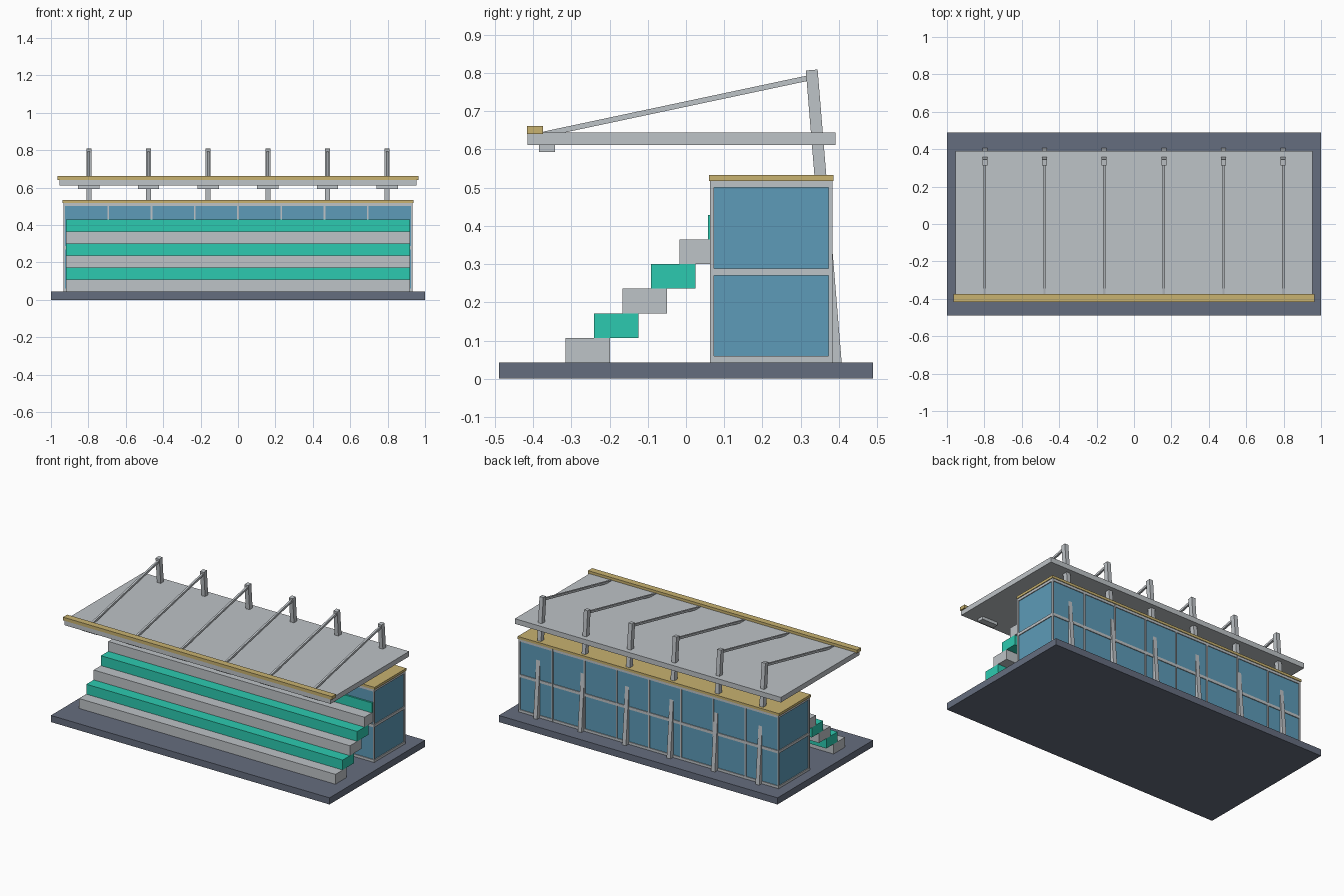
import bpy
from mathutils import Vector

if "Cube" in bpy.data.objects:
    bpy.data.objects.remove(bpy.data.objects["Cube"], do_unlink=True)


def material(name, srgb):
    lin = [((c / 255 + 0.055) / 1.055) ** 2.4 for c in srgb] + [1]
    m = bpy.data.materials.new(name)
    m.use_nodes = True
    m.diffuse_color = lin
    m.node_tree.nodes["Principled BSDF"].inputs["Base Color"].default_value = lin
    return m


GREY = material("concrete grey", (190, 195, 199))
SLATE = material("slate", (101, 109, 126))
TEAL = material("teal", (44, 202, 176))
TAN = material("tan trim", (200, 178, 112))
GLASS = material("blue glass", (93, 155, 184))


def box(name, x, y, z, mat):
    """Box spanning the given (low, high) ranges."""
    bpy.ops.mesh.primitive_cube_add(size=1, location=[sum(r) / 2 for r in (x, y, z)])
    ob = bpy.context.object
    ob.name = name
    ob.scale = [r[1] - r[0] for r in (x, y, z)]
    ob.data.materials.append(mat)
    return ob


def beam(name, x, start, end, width, depth):
    """Square-cut beam between two (y, z) points."""
    a, b = Vector((x, *start)), Vector((x, *end))
    bpy.ops.mesh.primitive_cube_add(size=1, location=(a + b) / 2)
    ob = bpy.context.object
    ob.name = name
    ob.scale = (width, depth, (b - a).length)
    d = b - a
    ob.rotation_euler = d.to_track_quat('Z', 'Y').to_euler()
    ob.data.materials.append(GREY)


def span(centre, half):
    return (centre - half, centre + half)


# Ground slab
FLOOR, EAVES = 0.043, 0.517
box("base_slab", (-1, 1), (-0.49, 0.49), (0, FLOOR), SLATE)

# Stepped seating in alternating colours
RISE = 0.0642
for i in range(6):
    y, z = -0.315 + i * 0.0745, FLOOR + i * RISE
    box(f"seating_step_{i + 1}", (-0.92, 0.92), (y, y + 0.116), (z, z + RISE),
        TEAL if i % 2 else GREY)

# Glazed hall with a projecting frame
X, Y0, Y1 = 0.934, 0.063, 0.383
box("hall_glass", span(0, X - 0.006), (Y0 + 0.006, Y1 - 0.006), (FLOOR, EAVES), GLASS)
rails = {"bottom": (FLOOR, 0.059), "middle": (0.27, 0.288), "top": (0.501, EAVES)}
for name, z in rails.items():
    box(f"{name}_rail", span(0, X - 0.001), (Y0 + 0.001, Y1 - 0.001), z, GREY)
for side, sx in (("left", 1), ("right", -1)):
    for end, y in (("front", Y0 + 0.005), ("back", Y1 - 0.005)):
        box(f"{side}_{end}_corner_post", span(sx * (X - 0.005), 0.005), span(y, 0.005),
            (FLOOR, EAVES), GREY)
for i in range(1, 8):
    x = (i - 4) * 0.231
    for end, y in (("front", Y0 + 0.005), ("back", Y1 - 0.005)):
        box(f"{end}_mullion_{i}", span(x, 0.0045), span(y, 0.005), (FLOOR, EAVES), GREY)
box("hall_roof", span(0, 0.938), (0.06, 0.386), (EAVES, 0.533), TAN)

# Canopy and front trim
box("canopy", span(0, 0.955), (-0.415, 0.391), (0.612, 0.645), GREY)
box("canopy_trim", span(0, 0.965), (-0.416, -0.374), (0.641, 0.662), TAN)

# Leaning masts, stays and hanging lamps
for i in range(6):
    x = (i - 2.5) * 0.319
    beam(f"mast_{i + 1}", x, (0.392, 0.041), (0.329, 0.808), 0.027, 0.031)
    beam(f"stay_{i + 1}", x, (-0.372, 0.640), (0.325, 0.788), 0.013, 0.014)
    box(f"lamp_{i + 1}", span(x, 0.057), (-0.385, -0.343), (0.593, 0.613), GREY)
